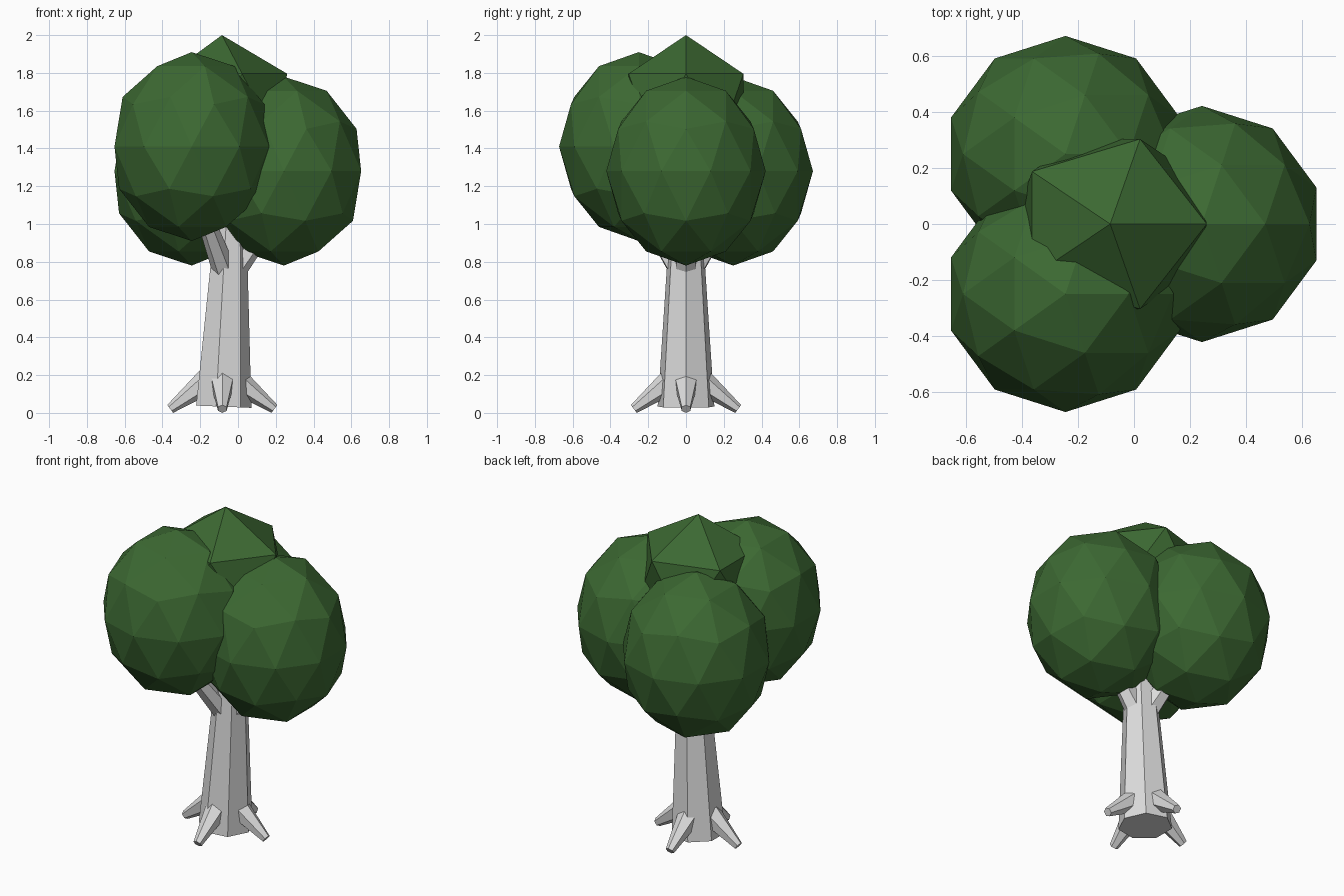
import bpy, math
from mathutils import Vector, Matrix

if "Cube" in bpy.data.objects:
    bpy.data.objects.remove(bpy.data.objects["Cube"])


def material(name, rgb):
    m = bpy.data.materials.new(name)
    m.diffuse_color = (*rgb, 1)
    m.use_nodes = True
    m.node_tree.nodes["Principled BSDF"].inputs["Base Color"].default_value = m.diffuse_color
    return m


LEAF = material("leaf_green", (0.045, 0.14, 0.032))
BARK = material("pale_bark", (0.72, 0.72, 0.72))


def leaf_ball(name, center, radii, detail):
    bpy.ops.mesh.primitive_ico_sphere_add(subdivisions=detail, radius=1, location=center)
    ob = bpy.context.object
    ob.name = name
    ob.scale = radii
    ob.data.materials.append(LEAF)


def limb(name, start, end, r1, r2, sides, turn=0.0):
    """Tapered prism from start to end; turn spins it about its own axis."""
    start, end = Vector(start), Vector(end)
    axis = end - start
    bpy.ops.mesh.primitive_cone_add(vertices=sides, radius1=r1, radius2=r2, depth=axis.length)
    ob = bpy.context.object
    ob.name = name
    # local frame: z along the limb, x in the vertical plane that holds it
    z = axis.normalized()
    side = Vector((0, 0, 1)).cross(z).normalized()
    frame = Matrix((side.cross(z), side, z)).transposed().to_4x4()
    ob.matrix_world = (Matrix.Translation((start + end) / 2) @ frame
                       @ Matrix.Rotation(turn, 4, 'Z'))
    ob.data.materials.append(BARK)


# Crown: three large balls and a coarser cap
BALL = (0.43, 0.422, 0.5)
leaf_ball("crown_right", (0.243, 0, 1.28), BALL, 2)
leaf_ball("crown_front", (-0.245, -0.25, 1.41), BALL, 2)
leaf_ball("crown_back", (-0.245, 0.25, 1.28), BALL, 2)
leaf_ball("crown_top", (-0.085, 0, 1.63), (0.386, 0.357, 0.37), 1)

# Trunk: seven sides, leaning slightly, one flat side towards +x
limb("trunk", (-0.083, 0, 0.033), (-0.037, 0, 1.15), 0.154, 0.078, 7,
     math.pi / 2 + math.pi / 7)

# Roots: four tapered stubs spreading to the ground
for i in range(4):
    a = i * math.pi / 2
    c, s = math.cos(a), math.sin(a)
    limb(f"root_{i + 1}", (-0.083 + 0.083 * c, 0.083 * s, 0.166),
         (-0.083 + 0.276 * c, 0.276 * s, 0.021), 0.068, 0.026, 6, math.pi / 2)

# Branches: three rising into the crown balls
for i in range(3):
    a = i * math.tau / 3
    c, s = math.cos(a), math.sin(a)
    limb(f"branch_{i + 1}", (-0.055 + 0.045 * c, 0.045 * s, 0.765),
         (-0.055 + 0.25 * c, 0.25 * s, 1.05), 0.062, 0.045, 6, math.pi / 2)
